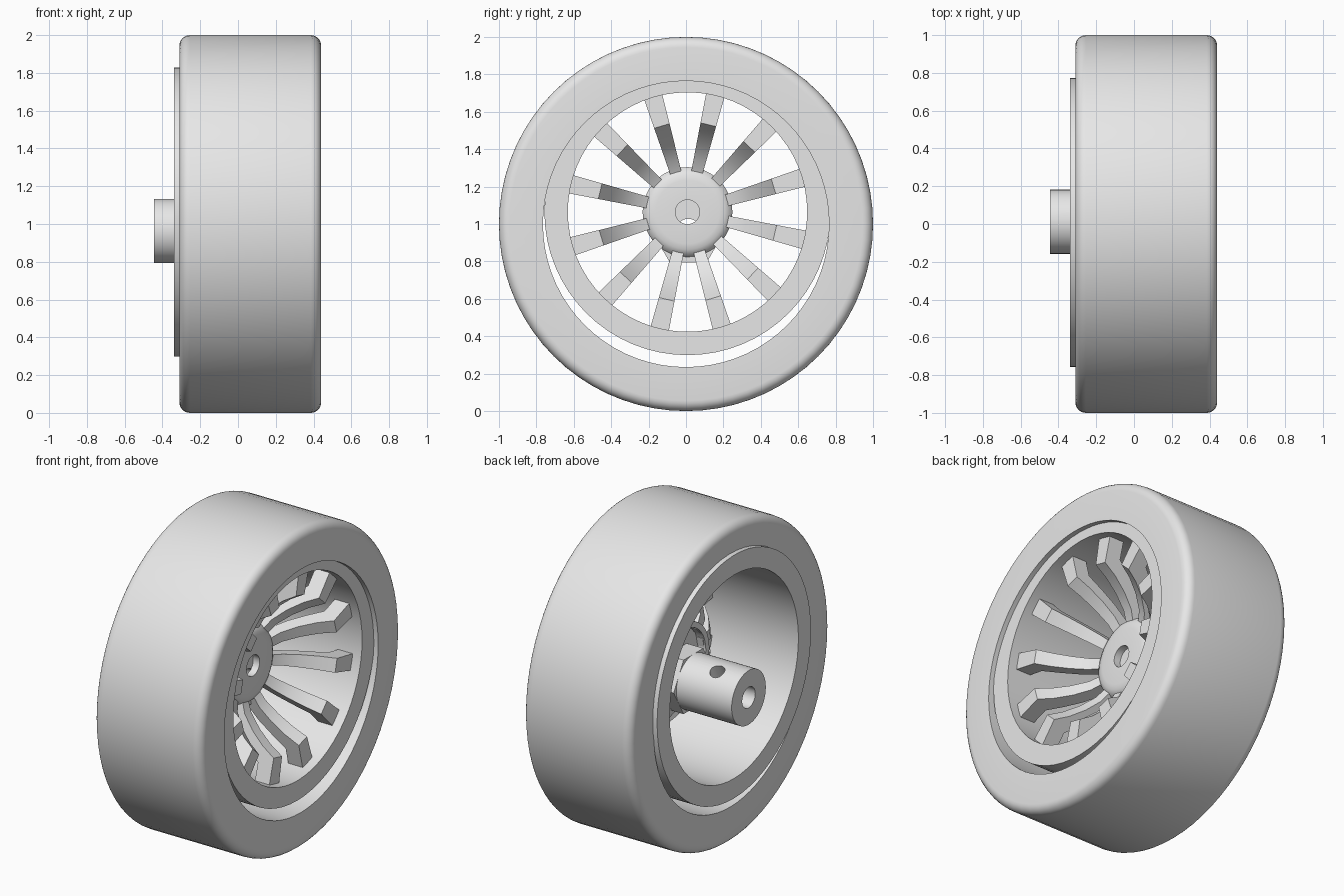
import bpy, bmesh, math
from mathutils import Vector

if "Cube" in bpy.data.objects:
    bpy.data.objects.remove(bpy.data.objects["Cube"])

grey = bpy.data.materials.new("light_grey")
grey.diffuse_color = (0.8, 0.8, 0.8, 1)
grey.use_nodes = True
grey.node_tree.nodes["Principled BSDF"].inputs["Base Color"].default_value = grey.diffuse_color

TIRE_C = (0.0, 1.0)       # centres as (y, z)
RIM_C = (0.008, 1.064)
SHAFT_C = (0.012, 0.963)


def finish(name, bm):
    bmesh.ops.recalc_face_normals(bm, faces=bm.faces)
    me = bpy.data.meshes.new(name)
    bm.to_mesh(me)
    bm.free()
    me.materials.append(grey)
    ob = bpy.data.objects.new(name, me)
    bpy.context.collection.objects.link(ob)
    return ob


def smooth(ob):
    bpy.ops.object.select_all(action='DESELECT')
    ob.select_set(True)
    bpy.context.view_layer.objects.active = ob
    bpy.ops.object.shade_smooth_by_angle(angle=math.radians(32))


def lathe(name, profile, centre, segs):
    """Turn a closed (x, radius) profile around the x axis."""
    bm = bmesh.new()
    rings = []
    for i in range(segs):
        a = 2 * math.pi * i / segs
        rings.append([bm.verts.new((x, centre[0] + r * math.cos(a),
                                    centre[1] + r * math.sin(a))) for x, r in profile])
    n = len(profile)
    for i in range(segs):
        p, q = rings[i], rings[(i + 1) % segs]
        for j in range(n):
            k = (j + 1) % n
            bm.faces.new((p[j], p[k], q[k], q[j]))
    return finish(name, bm)


# Tire with rounded outer shoulders
R = 0.055
shoulder = [math.radians(90 * i / 6) for i in range(7)]
tire = [(-0.31, 0.765)]
tire += [(-0.31 + R - R * math.cos(a), 1 - R + R * math.sin(a)) for a in shoulder]
tire += [(0.44 - R + R * math.sin(a), 1 - R + R * math.cos(a)) for a in shoulder]
tire += [(0.44, 0.765)]
smooth(lathe("tire", tire, TIRE_C, 72))

# Rim ring, slightly off-centre and sticking out at the back
smooth(lathe("rim", [(-0.34, 0.64), (-0.34, 0.765), (0.41, 0.765), (0.41, 0.64)], RIM_C, 64))

# Hub cap, hollow at the back
hub = [(0.10, 0.065), (0.10, 0.17), (0.095, 0.20), (0.082, 0.225), (0.06, 0.24),
       (0.0, 0.24), (0.0, 0.205), (0.055, 0.205), (0.055, 0.065)]
smooth(lathe("hub", hub, RIM_C, 48))

# Twelve spokes, bowl-shaped in side view
front = [(0.20, 0.075), (0.28, 0.11), (0.36, 0.18), (0.43, 0.265), (0.48, 0.35), (0.66, 0.35)]
back = [(0.20, 0.01), (0.29, 0.025), (0.38, 0.09), (0.46, 0.17), (0.53, 0.25), (0.66, 0.25)]
bm = bmesh.new()
for s in range(12):
    a = math.radians(16.6 + 30 * s)
    out = Vector((0, math.cos(a), math.sin(a)))
    side = Vector((0, -math.sin(a), math.cos(a)))
    base = Vector((0, *RIM_C))
    sections = []
    for f, b in zip(front, back):
        sec = []
        for (r, x), sign in ((f, -1), (f, 1), (b, 1), (b, -1)):
            half = 0.03 + 0.02 * (r - 0.2) / 0.44
            sec.append(bm.verts.new(base + out * r + side * half * sign + Vector((x, 0, 0))))
        sections.append(sec)
    for p, q in zip(sections, sections[1:]):
        for j in range(4):
            k = (j + 1) % 4
            bm.faces.new((p[j], p[k], q[k], q[j]))
    bm.faces.new(sections[0])
    bm.faces.new(sections[-1])
smooth(finish("spokes", bm))

# Hexagonal collar around the shaft
smooth(lathe("hex_collar", [(-0.06, 0.12), (-0.06, 0.196), (0.055, 0.196), (0.055, 0.12)], SHAFT_C, 6))

# Shaft with a bore
shaft = lathe("shaft", [(-0.445, 0.065), (-0.445, 0.17), (0.055, 0.17), (0.055, 0.065)], SHAFT_C, 48)

# Set screw hole through the shaft wall
d = Vector((0, math.cos(math.radians(63)), math.sin(math.radians(63))))
bpy.ops.mesh.primitive_cylinder_add(vertices=24, radius=0.045, depth=0.2,
                                    location=Vector((-0.28, *SHAFT_C)) + d * 0.13,
                                    rotation=d.to_track_quat('Z', 'Y').to_euler())
cutter = bpy.context.object
cutter.name = "screw_hole_cutter"
cutter.hide_render = True
mod = shaft.modifiers.new("screw_hole", 'BOOLEAN')
mod.operation = 'DIFFERENCE'
mod.object = cutter
mod.solver = 'EXACT'
bpy.context.view_layer.objects.active = shaft
bpy.ops.object.modifier_apply(modifier=mod.name)
bpy.data.objects.remove(cutter)
smooth(shaft)
